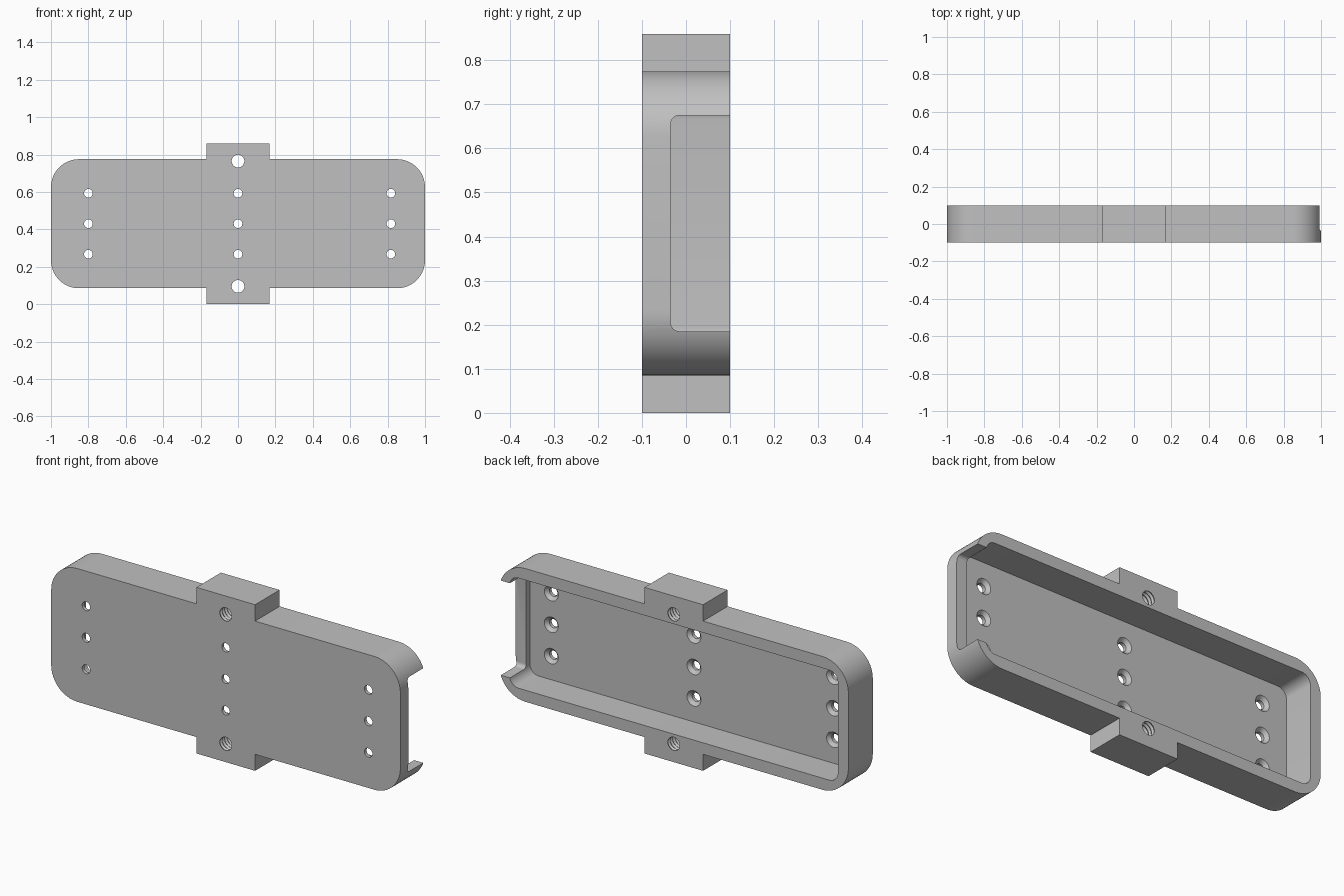
import bpy, bmesh
from math import sin, cos, pi, radians
from mathutils import Matrix

default = bpy.data.objects.get("Cube")
if default:
    bpy.data.objects.remove(default)

grey = bpy.data.materials.new("plain grey")
grey.use_nodes = True
colour = (0.53, 0.53, 0.53, 1)
grey.diffuse_color = colour
grey.node_tree.nodes["Principled BSDF"].inputs["Base Color"].default_value = colour

MID = 0.43                      # height of the centre line
FRONT, FLOOR, BACK = -0.1, -0.065, 0.1


def add_object(name, bm):
    bmesh.ops.recalc_face_normals(bm, faces=bm.faces)
    mesh = bpy.data.meshes.new(name)
    bm.to_mesh(mesh)
    bm.free()
    obj = bpy.data.objects.new(name, mesh)
    bpy.context.collection.objects.link(obj)
    mesh.materials.append(grey)
    return obj


def prism(name, outline, low, high):
    """Extrude an outline of (x, z) points along y."""
    bm = bmesh.new()
    face = bm.faces.new([bm.verts.new((x, low, z)) for x, z in outline])
    new = bmesh.ops.extrude_face_region(bm, geom=[face])["geom"]
    verts = [v for v in new if isinstance(v, bmesh.types.BMVert)]
    bmesh.ops.translate(bm, verts=verts, vec=(0, high - low, 0))
    return add_object(name, bm)


def rounded(half_w, half_h, r, steps=16, tab=None):
    """Rounded rectangle about the origin, with optional top and bottom tabs."""
    points = []
    for i, (sx, sz) in enumerate([(1, 1), (-1, 1), (-1, -1), (1, -1)]):
        for k in range(steps + 1):
            a = pi / 2 * (i + k / steps)
            points.append((sx * (half_w - r) + r * cos(a), sz * (half_h - r) + r * sin(a)))
        if tab and i % 2 == 0:
            w, h = tab
            points += [(sx * w, sz * half_h), (sx * w, sz * h),
                       (-sx * w, sz * h), (-sx * w, sz * half_h)]
    return points


def lathe(name, profile, x, z, sides=32):
    """Spin (radius, y) points about a y axis through x, z."""
    bm = bmesh.new()
    rings = [[bm.verts.new((x + r * cos(2 * pi * k / sides), y, z + r * sin(2 * pi * k / sides)))
              for k in range(sides)] for r, y in profile]
    for a, b in zip(rings, rings[1:]):
        for k in range(sides):
            n = (k + 1) % sides
            bm.faces.new((a[k], a[n], b[n], b[k]))
    bm.faces.new(rings[0])
    bm.faces.new(rings[-1])
    return add_object(name, bm)


def raised(points):
    return [(x, z + MID) for x, z in points]


# Tray body with its two mounting tabs
tray = prism("tray", raised(rounded(1, 0.345, 0.15, tab=(0.168, 0.43))), FRONT, BACK)

# Hollow open to the back
cutters = [prism("cavity_cutter", raised(rounded(0.94, 0.285, 0.05, 8)), FLOOR, BACK + 0.1)]

# Opening through the left end wall, leaving a low lip
notch = prism("end_opening_cutter", rounded(0.135, 0.245, 0.02, 6), 0.9, 1.1)
notch.data.transform(Matrix.Translation((0, 0.1, MID)) @ Matrix.Rotation(-pi / 2, 4, "Z"))
cutters.append(notch)

# Countersunk screw holes in three columns
for x in (-0.8, 0, 0.817):
    for dz in (-0.163, 0, 0.163):
        cutters.append(lathe("screw_hole_cutter",
                             [(0.023, FRONT - 0.05), (0.023, FLOOR - 0.017),
                              (0.04, FLOOR), (0.04, FLOOR + 0.02)], x, MID + dz))

# Threaded holes through the tabs
thread = [(0.034, FRONT - 0.02)]
thread += [(0.034 if i % 2 == 0 else 0.041, FRONT + 0.01 * i) for i in range(21)]
thread.append((0.034, BACK + 0.02))
for dz in (-0.335, 0.335):
    cutters.append(lathe("threaded_hole_cutter", thread, 0, MID + dz))

bpy.context.view_layer.objects.active = tray
for cutter in cutters:
    cut = tray.modifiers.new(cutter.name, "BOOLEAN")
    cut.operation, cut.solver, cut.object = "DIFFERENCE", "EXACT", cutter
    bpy.ops.object.modifier_apply(modifier=cut.name)
    bpy.data.objects.remove(cutter)

bpy.ops.object.select_all(action="DESELECT")
tray.select_set(True)
bpy.ops.object.shade_smooth_by_angle(angle=radians(25))
